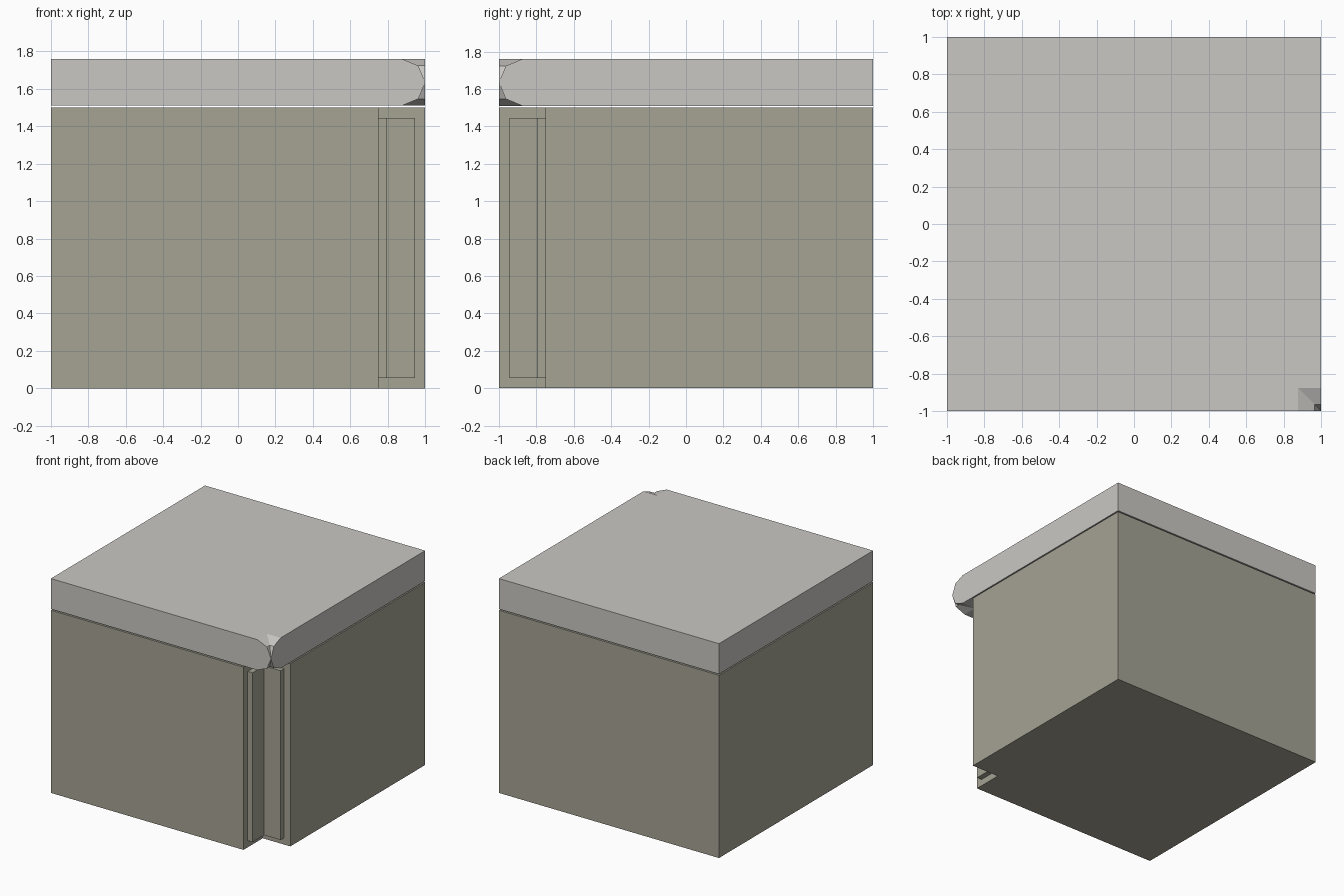
import bpy, bmesh, math

if "Cube" in bpy.data.objects:
    bpy.data.objects.remove(bpy.data.objects["Cube"])


def material(name, rgb):
    m = bpy.data.materials.new(name)
    m.diffuse_color = (*rgb, 1)
    m.use_nodes = True
    m.node_tree.nodes["Principled BSDF"].inputs["Base Color"].default_value = m.diffuse_color
    return m


def finish(bm, name, mat):
    bmesh.ops.remove_doubles(bm, verts=bm.verts, dist=1e-5)
    bmesh.ops.recalc_face_normals(bm, faces=bm.faces)
    me = bpy.data.meshes.new(name)
    bm.to_mesh(me)
    bm.free()
    me.materials.append(mat)
    ob = bpy.data.objects.new(name, me)
    bpy.context.collection.objects.link(ob)
    return ob


def prism(name, outline, z0, z1, mat):
    bm = bmesh.new()
    face = bm.faces.new([bm.verts.new((x, y, z0)) for x, y in outline])
    ext = bmesh.ops.extrude_face_region(bm, geom=[face], use_keep_orig=True)
    top = [g for g in ext["geom"] if isinstance(g, bmesh.types.BMVert)]
    bmesh.ops.translate(bm, verts=top, vec=(0, 0, z1 - z0))
    return finish(bm, name, mat)


stone = material("olive_grey", (0.376, 0.366, 0.296))
pale = material("pale_grey", (0.584, 0.575, 0.55))

# Cabinet body with a notched front right corner
N = 0.75
prism("cabinet_body", [(-1, -1), (N, -1), (N, -N), (1, -N), (1, 1), (-1, 1)],
      0, 1.5, stone)

# Raised L-shaped panel inside the notch
P, E = 0.795, 0.945
prism("corner_panel", [(N, -E), (P, -E), (P, -P), (E, -P), (E, -N), (N, -N)],
      0.055, 1.445, stone)

# Worktop: the front and right edges have rounded ends meeting in a mitred valley
Z0, Z1 = 1.51, 1.76
R = (Z1 - Z0) / 2
C = 1 - R
bm = bmesh.new()
front, right, valley = [], [], []
for k in range(5):
    a = math.radians(90 - 45 * k)
    s, z = C + R * math.cos(a), (Z0 + Z1) / 2 + R * math.sin(a)
    if k == 2:
        v = bm.verts.new((1, -1, z))
        front.append(v), right.append(v), valley.append(v)
    else:
        front.append(bm.verts.new((s, -1, z)))
        right.append(bm.verts.new((1, -s, z)))
        valley.append(bm.verts.new((s, -s, z)))


def corner(x, y):
    return [bm.verts.new((x, y, z)) for z in (Z1, Z0)]


fl, bl, br = corner(-1, -1), corner(-1, 1), corner(1, 1)
bm.faces.new([fl[0]] + front + [fl[1]])
bm.faces.new([br[0]] + right + [br[1]])
bm.faces.new([fl[0], fl[1], bl[1], bl[0]])
bm.faces.new([bl[0], bl[1], br[1], br[0]])
for i, k in ((0, 0), (1, 4)):
    bm.faces.new([fl[i], front[k], valley[k], right[k], br[i], bl[i]])
for edge in (front, right):
    for k in range(4):
        loop = [edge[k], edge[k + 1], valley[k + 1], valley[k]]
        bm.faces.new(list(dict.fromkeys(loop)))
finish(bm, "worktop", pale)
